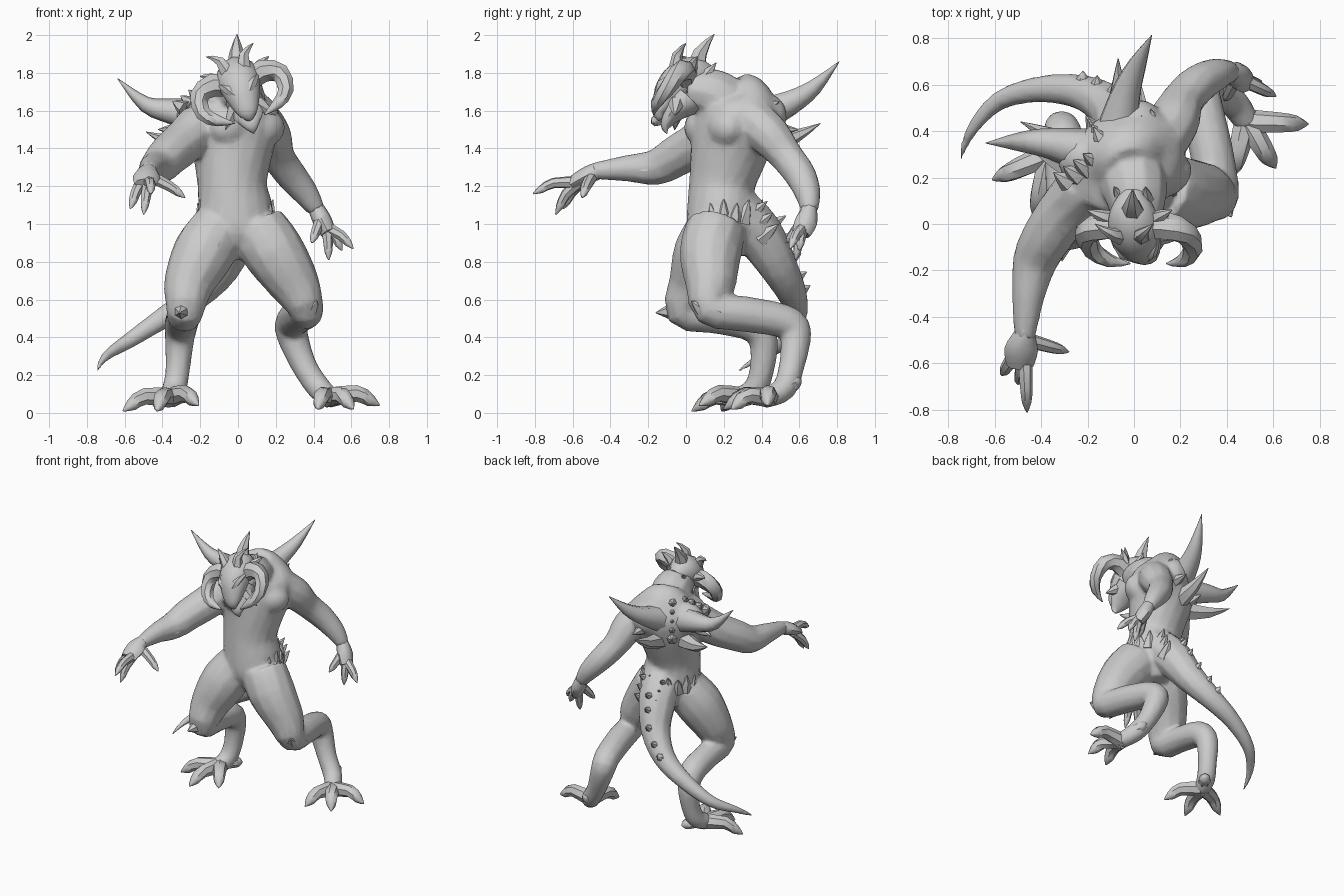
import bpy
import bmesh
from math import cos, sin, pi, radians
from mathutils import Vector, Matrix

default_cube = bpy.data.objects.get("Cube")
if default_cube:
    bpy.data.objects.remove(default_cube, do_unlink=True)


def smooth_path(points, steps):
    """Catmull-Rom interpolation of positions and radii together."""
    rows = [Vector(p) for p in points]
    rows = [rows[0]] + rows + [rows[-1]]
    result = []
    for a, b, c, d in zip(rows, rows[1:], rows[2:], rows[3:]):
        for k in range(steps):
            t = k / steps
            result.append(b + (c - a) * (t / 2)
                          + (a * 2 - b * 5 + c * 4 - d) * (t * t / 2)
                          + (b * 3 - a - c * 3 + d) * (t ** 3 / 2))
    return result + [rows[-2]]


def loft(bm, points, sides=10, steps=3, matrix=None):
    """Tube through rows of x, y, z, width [, depth [, yaw]]."""
    full = []
    for p in points:
        depth = p[4] if len(p) > 4 else p[3]
        full.append((*p[:4], depth, p[5] if len(p) > 5 else 0))
    rows = smooth_path(full, steps)
    centres = [Vector(r[:3]) for r in rows]
    tangents = []
    for i in range(len(rows)):
        ahead = centres[min(i + 1, len(rows) - 1)]
        tangents.append((ahead - centres[max(i - 1, 0)]).normalized())
    axes = [Vector((1, 0, 0)), Vector((0, 1, 0)), Vector((0, 0, 1))]
    axis = min(axes, key=lambda v: max(abs(v.dot(t)) for t in tangents))
    yawed = any(len(p) > 5 for p in points)
    rings = []
    for row, centre, tangent in zip(rows, centres, tangents):
        side = axis
        if yawed:
            side = Vector((cos(radians(row[5])), sin(radians(row[5])), 0))
        side = (side - tangent * side.dot(tangent)).normalized()
        up = tangent.cross(side)
        ring = []
        for k in range(sides):
            angle = 2 * pi * k / sides
            co = (centre + side * cos(angle) * max(row[3], .002)
                  + up * sin(angle) * max(row[4], .002))
            ring.append(bm.verts.new(matrix @ co if matrix else co))
        rings.append(ring)
    for low, high in zip(rings, rings[1:]):
        for k in range(sides):
            n = (k + 1) % sides
            bm.faces.new((low[k], low[n], high[n], high[k]))
    bm.faces.new(rings[0][::-1])
    bm.faces.new(rings[-1])


def ball(bm, centre, size, yaw):
    """Ellipsoid muscle."""
    matrix = (Matrix.Translation(centre) @ Matrix.Rotation(radians(yaw), 4, 'Z')
              @ Matrix.Diagonal((*size, 1)))
    bmesh.ops.create_uvsphere(bm, u_segments=14, v_segments=9, radius=1, matrix=matrix)


def finish(name, bm, angle=50):
    bmesh.ops.recalc_face_normals(bm, faces=bm.faces)
    mesh = bpy.data.meshes.new(name)
    bm.to_mesh(mesh)
    bm.free()
    obj = bpy.data.objects.new(name, mesh)
    bpy.context.collection.objects.link(obj)
    bpy.ops.object.select_all(action='DESELECT')
    obj.select_set(True)
    bpy.context.view_layer.objects.active = obj
    bpy.ops.object.shade_smooth_by_angle(angle=radians(angle))
    return obj


def spike(bm, base, tip, radius, matrix=None, bend=(0, 0, 0)):
    """Curved pointed horn, sunk in at its base."""
    base, tip = Vector(base), Vector(tip)
    middle = base.lerp(tip, .5) + Vector(bend)
    loft(bm, [(*base, radius), (*middle, radius * .62), (*tip, .002)], 6, 2, matrix)


def digits(bm, base, tips, radius, lift):
    """Knuckled fingers or toes ending in claws."""
    base = Vector(base)
    for tip in tips:
        tip = Vector(tip)
        knuckle = base.lerp(tip, .55) + Vector((0, 0, lift))
        claw = base.lerp(tip, .82) + Vector((0, 0, lift * .4))
        loft(bm, [(*base, radius * 1.2), (*knuckle, radius),
                  (*claw, radius * .75), (*tip, .003)], 7, 2)


# Body: twisted torso, limbs and tail fused into one skin
body = bmesh.new()
loft(body, [(0, .2, .82, .08, .1, 5), (0, .19, .95, .18, .18, 5),
            (-.015, .19, 1.08, .2, .185, 8), (-.03, .19, 1.2, .185, .175, 15),
            (-.03, .22, 1.35, .21, .2, 25), (-.03, .255, 1.5, .255, .22, 32),
            (-.03, .28, 1.61, .255, .215, 34), (-.03, .28, 1.69, .18, .15, 34),
            (-.02, .25, 1.74, .1, .09, 34)], 18)
loft(body, [(-.02, .26, 1.61, .14), (0, .17, 1.67, .145), (.01, .1, 1.7, .13),
            (.02, 0, 1.71, .1)])
for s in (1, -1):
    yaw = Matrix.Rotation(radians(33), 4, 'Z')
    chest = Vector((-.03, .265, 1.51)) + yaw @ Vector((.11 * s, -.14, 0))
    ball(body, chest, (.12, .09, .1), 33)
    blade = Vector((-.04, .26, 1.57)) + yaw @ Vector((.12 * s, .12, 0))
    ball(body, blade, (.13, .1, .12), 33)
# Left arm hangs back, right arm reaches forward
loft(body, [(.11, .35, 1.55, .12), (.17, .44, 1.47, .115), (.21, .53, 1.36, .092),
            (.28, .605, 1.26, .085), (.36, .645, 1.16, .07), (.42, .655, 1.07, .045)])
loft(body, [(-.2, .17, 1.53, .12), (-.28, .08, 1.44, .12), (-.37, -.05, 1.36, .112),
            (-.425, -.16, 1.3, .098), (-.455, -.31, 1.295, .072), (-.47, -.49, 1.28, .045)])
# Legs with backward hocks
loft(body, [(.1, .16, .98, .16), (.19, .13, .85, .165), (.3, .13, .68, .135),
            (.36, .13, .55, .095), (.335, .3, .525, .095), (.29, .52, .485, .09),
            (.285, .58, .42, .085), (.35, .56, .25, .068), (.43, .52, .13, .065),
            (.49, .43, .08, .055)], 12)
loft(body, [(-.1, .16, .98, .15), (-.18, .1, .85, .165), (-.26, .04, .68, .135),
            (-.28, -.01, .54, .1), (-.29, .15, .51, .09), (-.3, .34, .47, .09),
            (-.31, .41, .38, .078), (-.32, .4, .22, .065), (-.34, .36, .12, .065),
            (-.37, .28, .08, .055)], 12)
# Tail sweeps down and round to the right
tail_path = [(0, .26, 1.06, .15), (-.03, .38, .95, .135), (-.09, .49, .77, .105),
             (-.22, .565, .62, .078), (-.4, .58, .5, .058), (-.58, .53, .38, .042),
             (-.7, .4, .3, .026), (-.75, .27, .22, .008)]
loft(body, tail_path)
skin = finish("body", body, 180)
remesh = skin.modifiers.new("fuse", 'REMESH')
remesh.mode = 'VOXEL'
remesh.voxel_size = .014
remesh.use_smooth_shade = True
relax = skin.modifiers.new("relax", 'SMOOTH')
relax.iterations = 4
relax.factor = .5
thin = skin.modifiers.new("simplify", 'DECIMATE')
thin.ratio = .2

# Hands
hand = bmesh.new()
loft(hand, [(.39, .655, 1.12, .035), (.42, .65, 1.07, .045), (.45, .635, 1.01, .06, .05),
            (.48, .61, .95, .05, .04)], 8)
digits(hand, (.47, .62, .98), [(.61, .55, .87), (.55, .6, .86), (.48, .58, .81)], .027, .02)
digits(hand, (.44, .63, 1.03), [(.39, .53, .9)], .027, 0)
finish("left_hand", hand)
hand = bmesh.new()
loft(hand, [(-.465, -.42, 1.29, .035), (-.47, -.47, 1.28, .046), (-.485, -.54, 1.25, .072, .045),
            (-.49, -.61, 1.21, .058, .035)], 8)
digits(hand, (-.47, -.57, 1.22), [(-.46, -.81, 1.16), (-.5, -.69, 1.05)], .028, .03)
digits(hand, (-.51, -.56, 1.22), [(-.57, -.65, 1.08)], .028, .02)
digits(hand, (-.46, -.5, 1.25), [(-.28, -.55, 1.14)], .028, .01)
finish("right_hand", hand)

# Feet
foot = bmesh.new()
digits(foot, (.48, .44, .08), [(.75, .43, .04), (.61, .24, .02), (.42, .2, .02)], .045, .045)
digits(foot, (.45, .5, .12), [(.4, .61, .18)], .045, 0)
finish("left_foot", foot)
foot = bmesh.new()
digits(foot, (-.36, .3, .08), [(-.61, .19, .01), (-.43, .03, .01), (-.21, .07, .04)], .045, .045)
digits(foot, (-.34, .34, .1), [(-.27, .44, .08)], .04, 0)
finish("right_foot", foot)

# Head, tilted to one side
tilt = Matrix.Translation((.02, -.02, 1.7)) @ Matrix.Rotation(radians(-16), 4, 'Y')
head = bmesh.new()
loft(head, [(0, .16, .08, .05), (0, .08, .09, .1), (0, 0, .07, .115, .1),
            (0, -.06, 0, .1, .09), (0, -.1, -.07, .075, .06),
            (0, -.12, -.12, .05, .035), (0, -.11, -.15, .02)], 12, 3, tilt)
loft(head, [(0, .02, -.04, .1), (0, -.05, -.12, .085, .05),
            (0, -.09, -.19, .04, .025), (0, -.08, -.23, .003)], 10, 3, tilt)
for s in (1, -1):
    loft(head, [(s * .1, -.04, .06, .012), (s * .06, -.105, .025, .03),
                (s * .015, -.13, -.03, .012)], 6, 2, tilt)
    spike(head, (s * .06, -.03, -.08), (s * .14, -.04, -.17), .045, tilt)
finish("head", head)

# Ram horns and crest
horn_path = [(.04, .01, .04, .06), (.14, .01, .075, .062), (.225, -.02, .035, .052),
             (.225, -.09, -.06, .042), (.16, -.14, -.115, .03), (.08, -.15, -.15, .003)]
for s, label in ((1, "left"), (-1, "right")):
    horn = bmesh.new()
    loft(horn, [(x * s, y, z, r) for x, y, z, r in horn_path], 7, 2, tilt)
    finish(label + "_horn", horn)
crest = bmesh.new()
spike(crest, (0, .06, .07), (.06, .17, .3), .065, tilt, (0, -.02, .02))
for s in (1, -1):
    spike(crest, (s * .04, -.03, .08), (s * .13, .02, .23), .045, tilt, (-s * .02, -.02, .03))
    spike(crest, (s * .08, .03, .05), (s * .19, .08, .14), .045, tilt, (0, 0, .02))
    spike(crest, (s * .05, .1, .04), (s * .07, .18, .14), .045, tilt)
finish("head_crest", crest)

# Back spikes follow the turned shoulders
turn = Matrix.Translation((-.06, .24, 0)) @ Matrix.Rotation(radians(33), 4, 'Z')
spikes = bmesh.new()
for s in (1, -1):
    rise = .045 * s
    loft(spikes, [(s * .07, .13, 1.57, .1), (s * .19, .25, 1.62 + rise / 2, .068),
                  (s * .3, .33, 1.68 + rise, .042), (s * .425, .405, 1.815 + rise, .002)],
         8, 3, turn)
    spike(spikes, (s * .09, .15, 1.42), (s * .25, .4, 1.51 + rise / 2), .065, turn, (0, 0, -.02))
    spike(spikes, (s * .17, .1, 1.5), (s * .27, .25, 1.5), .055, turn)
finish("back_spikes", spikes)

# Small spines down the back, shoulders and tail
spines = bmesh.new()
for i in range(5):
    z = 1.69 - i * .06
    spike(spines, (0, .12 + i * .015, z), (0, .21 + i * .015, z + .03), .045, turn)
for s in (1, -1):
    for i in range(4):
        x = .07 + i * .05
        spike(spines, (s * x, .07, 1.67 - i * .02), (s * (x + .03), .14, 1.74 - i * .03),
              .045, turn)
for x, y, z, r in smooth_path(tail_path[1:4], 2):
    spike(spines, (x, y + r * .5, z + r * .3), (x, y + r + .015, z + r * .7), .04)
finish("spines", spines)

# Ragged scales round the waist and tail root, plus knee spurs
scales = bmesh.new()
for i in range(12):
    a = radians(-20 + i * 20)
    spike(scales, (.165 * cos(a) - .01, .2 + .15 * sin(a), 1.01),
          (.2 * cos(a) - .015, .2 + .21 * sin(a), 1.11 + .02 * (i % 2)), .05)
for s in (1, -1):
    for i in range(3):
        spike(scales, (s * .06, .33 + i * .03, 1.04 - i * .06),
              (s * .09, .43 + i * .03, 1.12 - i * .06), .05)
finish("waist_scales", scales)
spurs = bmesh.new()
spike(spurs, (-.29, -.03, .54), (-.31, -.16, .53), .06)
spike(spurs, (.38, .1, .54), (.42, .03, .59), .055)
finish("knee_spurs", spurs)
